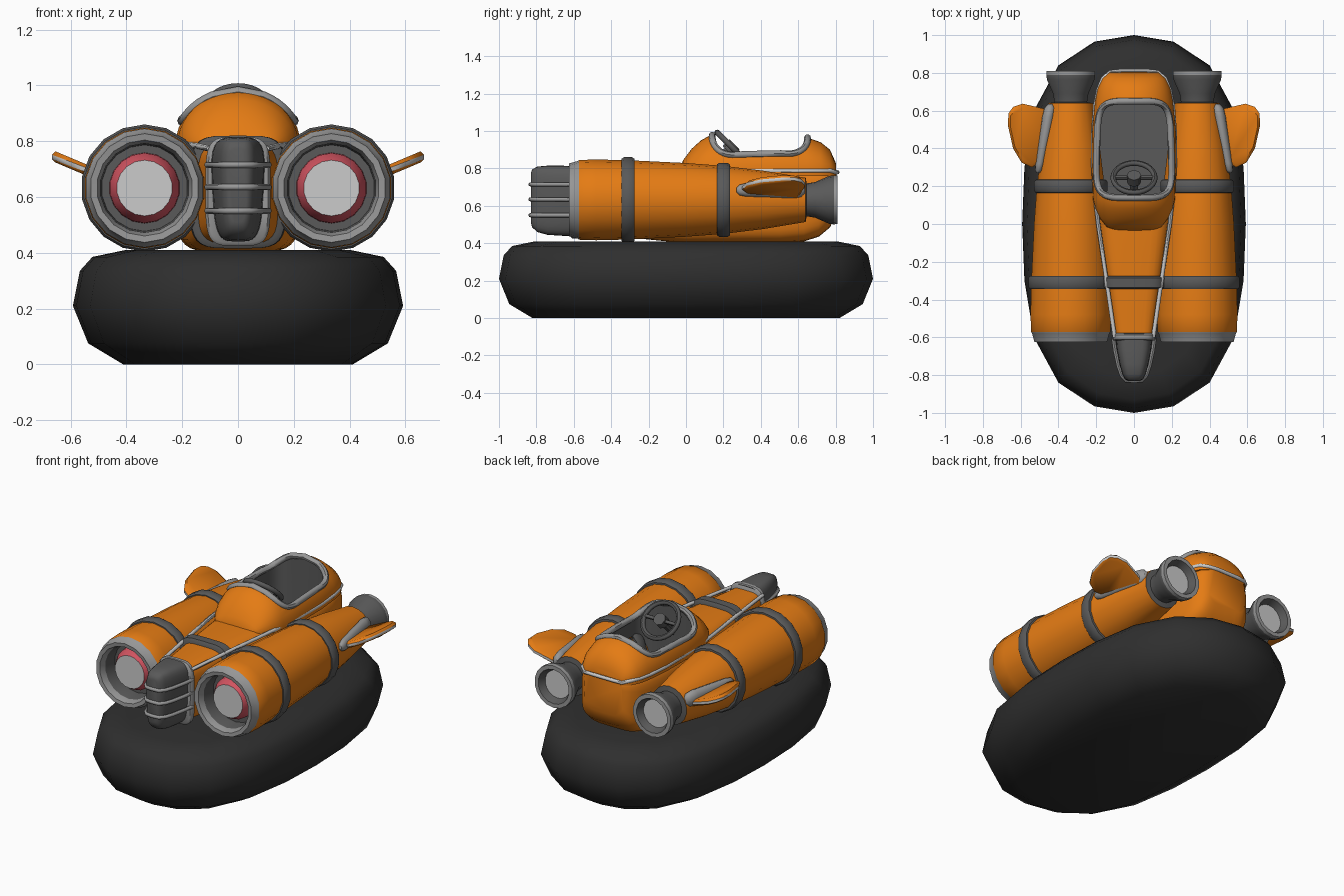
import bpy, bmesh, math
from mathutils import Vector

if "Cube" in bpy.data.objects:
    bpy.data.objects.remove(bpy.data.objects["Cube"])


def mat(name, r, g, b):
    m = bpy.data.materials.new(name)
    m.diffuse_color = (r, g, b, 1)
    m.use_nodes = True
    m.node_tree.nodes["Principled BSDF"].inputs["Base Color"].default_value = m.diffuse_color
    return m


ORANGE = mat("orange paint", 0.78, 0.2, 0.007)
DARK = mat("dark grey metal", 0.1, 0.1, 0.1)
GREY = mat("light grey metal", 0.31, 0.31, 0.31)
PALE = mat("pale grey", 0.6, 0.6, 0.6)
PINK = mat("pink red", 0.65, 0.09, 0.12)
BLACK = mat("black rubber", 0.028, 0.028, 0.028)


def loft(name, rings, mats, seg=None, caps=(0, 0)):
    """Skin closed rings; seg = material index per span, caps = index of both ends."""
    bm = bmesh.new()
    vs = [[bm.verts.new(p) for p in r] for r in rings]
    n = len(vs[0])
    for i in range(len(vs) - 1):
        for j in range(n):
            k = (j + 1) % n
            f = bm.faces.new((vs[i][j], vs[i][k], vs[i + 1][k], vs[i + 1][j]))
            f.material_index = seg[i] if seg else caps[0]
    bm.faces.new(vs[0]).material_index = caps[0]
    bm.faces.new(vs[-1]).material_index = caps[1]
    bmesh.ops.recalc_face_normals(bm, faces=bm.faces)
    me = bpy.data.meshes.new(name)
    bm.to_mesh(me)
    bm.free()
    for m in mats:
        me.materials.append(m)
    ob = bpy.data.objects.new(name, me)
    bpy.context.collection.objects.link(ob)
    return ob


def lathe(name, cx, cz, prof, mats, seg=None, caps=(0, 0), n=18):
    rings = [[(cx + r * math.sin(2 * math.pi * k / n), y, cz + r * math.cos(2 * math.pi * k / n))
              for k in range(n)] for y, r in prof]
    return loft(name, rings, mats, seg, caps)


def spow(v, e):
    return math.copysign(abs(v) ** e, v)


def box_ring(y, w, z0, z1, e=0.45, taper=0.0, n=32):
    """Rounded-box cross-section at y, optionally narrower at the bottom."""
    out = []
    for k in range(n):
        a = 2 * math.pi * k / n
        s = spow(math.sin(a), e)
        out.append((w * spow(math.cos(a), e) * (1 - taper * (1 - s) / 2), y, (z0 + z1) / 2 + (z1 - z0) / 2 * s))
    return out


def tube(name, pts, r, m, cyclic=False):
    cu = bpy.data.curves.new(name, 'CURVE')
    cu.dimensions = '3D'
    cu.bevel_depth = r
    cu.bevel_resolution = 2
    cu.use_fill_caps = True
    sp = cu.splines.new('POLY')
    sp.points.add(len(pts) - 1)
    for p, q in zip(sp.points, pts):
        p.co = (*q, 1)
    sp.use_cyclic_u = cyclic
    cu.materials.append(m)
    ob = bpy.data.objects.new(name, cu)
    bpy.context.collection.objects.link(ob)
    bpy.ops.object.select_all(action='DESELECT')
    ob.select_set(True)
    bpy.context.view_layer.objects.active = ob
    bpy.ops.object.convert(target='MESH')
    return ob


def interp(table, y, c):
    for a, b in zip(table, table[1:]):
        if y <= b[0]:
            t = max(0, (y - a[0]) / (b[0] - a[0]))
            return a[c] + t * (b[c] - a[c])
    return table[-1][c]


# Inflatable skirt
q = [(0.592, 0), (0.58, 0.3), (0.53, 0.6), (0.40, 0.84), (0.21, 0.965)]
plan = q + [(0, 1)] + [(-x, y) for x, y in q[::-1]]
plan += [(-x, -y) for x, y in q[1:]] + [(0, -1)] + [(x, -y) for x, y in q[:0:-1]]
loft("skirt", [[(x * (1 - d / 0.592), y * (1 - d), z) for x, y in plan] for z, d in
               [(0, 0.18), (0.075, 0.055), (0.21, 0), (0.335, 0.025), (0.385, 0.07), (0.41, 0.19)]], [BLACK])

# Fuselage: y, half width, bottom, top
FUS = [(-0.6, 0.105, 0.45, 0.785), (-0.3, 0.15, 0.43, 0.795), (0, 0.195, 0.40, 0.80), (0.15, 0.213, 0.40, 0.80),
       (0.3, 0.222, 0.40, 0.80), (0.5, 0.222, 0.40, 0.80), (0.63, 0.212, 0.41, 0.80), (0.71, 0.195, 0.435, 0.80),
       (0.77, 0.17, 0.485, 0.80), (0.805, 0.13, 0.56, 0.79)]
fuselage = loft("fuselage", [box_ring(*s) for s in FUS], [ORANGE, DARK])

# Cockpit hump: y, half width, height above its base
BASE = 0.785
HUMP = [(-0.035, 0.10, 0.01), (-0.015, 0.145, 0.06), (0.03, 0.18, 0.12), (0.08, 0.204, 0.165), (0.13, 0.217, 0.193),
        (0.3, 0.224, 0.2), (0.5, 0.222, 0.195), (0.65, 0.207, 0.18), (0.72, 0.192, 0.155), (0.77, 0.167, 0.115),
        (0.803, 0.13, 0.04)]
hump = loft("cockpit_hump", [[(w * math.cos(math.pi * k / 20), y, BASE + h * math.sin(math.pi * k / 20))
                              for k in range(21)] + [(-w, y, 0.76), (w, y, 0.76)] for y, w, h in HUMP],
            [ORANGE, DARK])

# Cockpit opening cut through hump and fuselage
opening = []
for k in range(48):
    a = 2 * math.pi * k / 48
    y = 0.395 + 0.255 * spow(math.sin(a), 0.4)
    opening.append(((0.205 - 0.03 * (y - 0.14)) * spow(math.cos(a), 0.4), y))
cutter = loft("cockpit_cutter", [[(x, y, z) for x, y in opening] for z in (0.62, 1.2)], [ORANGE, DARK], [1], (1, 1))
cutter.hide_render = True
for ob in (fuselage, hump):
    mod = ob.modifiers.new("opening", 'BOOLEAN')
    mod.operation = 'DIFFERENCE'
    mod.solver = 'EXACT'
    mod.object = cutter
    bpy.context.view_layer.objects.active = ob
    bpy.ops.object.modifier_apply(modifier=mod.name)
bpy.data.objects.remove(cutter)

# Padded rim following the opening over the hump
rim = []
for x, y in opening:
    u = min(1, abs(x) / interp(HUMP, y, 1))
    rim.append((x, y, BASE + interp(HUMP, y, 2) * math.sqrt(1 - u * u)))
tube("cockpit_rim", rim, 0.018, GREY, True)

# Pale trim line along both edges and around the tail
side = [(s[1] * 0.97, s[0], s[3] - 0.012) for s in FUS] + [(0.07, 0.81, 0.78)]
tube("trim_line", side + [(-x, y, z) for x, y, z in side[::-1]], 0.011, PALE)

# Steering wheel, hub, spoke and column
c, axis = Vector((0, 0.245, 0.915)), Vector((0, 0.707, 0.707))
bpy.ops.mesh.primitive_torus_add(major_radius=0.11, minor_radius=0.015, major_segments=28, minor_segments=8,
                                 location=c, rotation=(-math.pi / 4, 0, 0))
bpy.context.object.name = "steering_wheel"
bpy.context.object.data.materials.append(DARK)
tube("wheel_hub", [c - axis * 0.03, c + axis * 0.02], 0.038, DARK)
tube("wheel_spoke", [c + Vector((-0.11, 0, 0)), c + Vector((0.11, 0, 0))], 0.012, DARK)
tube("steering_column", [c, c - axis * 0.16], 0.022, DARK)

# Nose: collar, grille and bars
loft("nose_collar", [box_ring(y, w, z0, z1) for y, w, z0, z1 in
                     [(-0.618, 0.108, 0.435, 0.805), (-0.608, 0.117, 0.425, 0.815),
                      (-0.588, 0.117, 0.425, 0.815), (-0.578, 0.108, 0.435, 0.805)]], [GREY])
loft("nose_grille", [box_ring(y, w, z0, z1, 0.5, 0.2) for y, w, z0, z1 in
                     [(-0.58, 0.105, 0.44, 0.81), (-0.66, 0.098, 0.44, 0.815), (-0.74, 0.082, 0.445, 0.815),
                      (-0.795, 0.066, 0.46, 0.81), (-0.822, 0.052, 0.485, 0.795), (-0.83, 0.035, 0.51, 0.775)]], [DARK])
bar = [(0.11, -0.6), (0.1, -0.67), (0.083, -0.75), (0.066, -0.8), (0.042, -0.828), (0, -0.832)]
bar += [(-x, y) for x, y in bar[-2::-1]]
for i, z in enumerate((0.715, 0.635, 0.55)):
    tube(f"grille_bar_{i + 1}", [(x, y, z) for x, y in bar], 0.011, GREY)

# Strap around the fuselage
loft("fuselage_strap", [box_ring(y, w, 0.62 - h, 0.615 + h) for y, w, h in
                        [(-0.345, 0.155, 0.19), (-0.335, 0.17, 0.205), (-0.285, 0.175, 0.205), (-0.275, 0.16, 0.19)]],
     [DARK])

ENGINE = [(-0.50, 0.155), (-0.585, 0.16), (-0.622, 0.172), (-0.625, 0.195), (-0.578, 0.208), (-0.572, 0.213),
          (-0.48, 0.216), (-0.31, 0.212), (0, 0.197), (0.2, 0.182), (0.42, 0.155), (0.64, 0.118),
          (0.645, 0.088), (0.69, 0.095), (0.765, 0.128), (0.79, 0.131), (0.81, 0.129), (0.81, 0.105), (0.77, 0.085)]
ESEG = [1, 2, 2, 2, 2] + [0] * 6 + [1] * 4 + [2, 2, 1]
FIN = [(0.43, 0.60), (0.44, 0.36), (0.50, 0.325), (0.54, 0.30), (0.595, 0.325), (0.64, 0.40), (0.667, 0.52),
       (0.665, 0.585), (0.64, 0.62), (0.59, 0.637)]
for s, sd in ((-1, "left"), (1, "right")):
    cx, cz = s * 0.335, 0.632
    # Engine pod with intake lip, body and exhaust nozzle
    lathe(f"{sd}_engine", cx, cz, ENGINE, [ORANGE, DARK, GREY, PALE], ESEG, (1, 3))
    lathe(f"{sd}_intake_hub", cx, cz, [(-0.495, 0.127), (-0.53, 0.125), (-0.575, 0.1)], [PINK, PALE], None, (0, 1))
    # Straps around the pod
    for nm, y, r in (("front", -0.31, 0.212), ("rear", 0.2, 0.182)):
        lathe(f"{sd}_{nm}_strap", cx, cz, [(y - 0.036, r - 0.01), (y - 0.034, r + 0.008), (y - 0.022, r + 0.016),
                                           (y + 0.022, r + 0.016), (y + 0.034, r + 0.008), (y + 0.036, r - 0.01)],
              [DARK])
    # Fin with pale edge band, and its grey mount
    rings = []
    for k, dz in ((0.9, -0.02), (1, -0.008), (1, 0.008), (0.9, 0.02)):
        rings.append([(s * (0.54 + (x - 0.54) * k), 0.47 + (y - 0.47) * k, 0.68 + (x - 0.5) * 0.38 + dz)
                      for x, y in FIN])
    loft(f"{sd}_fin", rings, [ORANGE, PALE], [0, 1, 0])
    mount = []
    for y, r in ((0.27, 0.012), (0.285, 0.028), (0.32, 0.036), (0.57, 0.048), (0.615, 0.042), (0.635, 0.02)):
        mx = 0.505 - (y - 0.28) * 0.18
        mount.append([(s * (mx + 0.7 * r * math.cos(a * math.pi / 6)), y, 0.685 + r * math.sin(a * math.pi / 6))
                      for a in range(12)])
    loft(f"{sd}_fin_mount", mount, [GREY])

# Smooth shading with sharp edges kept
bpy.ops.object.select_all(action='SELECT')
bpy.context.view_layer.objects.active = fuselage
bpy.ops.object.shade_smooth_by_angle(angle=math.radians(45))
